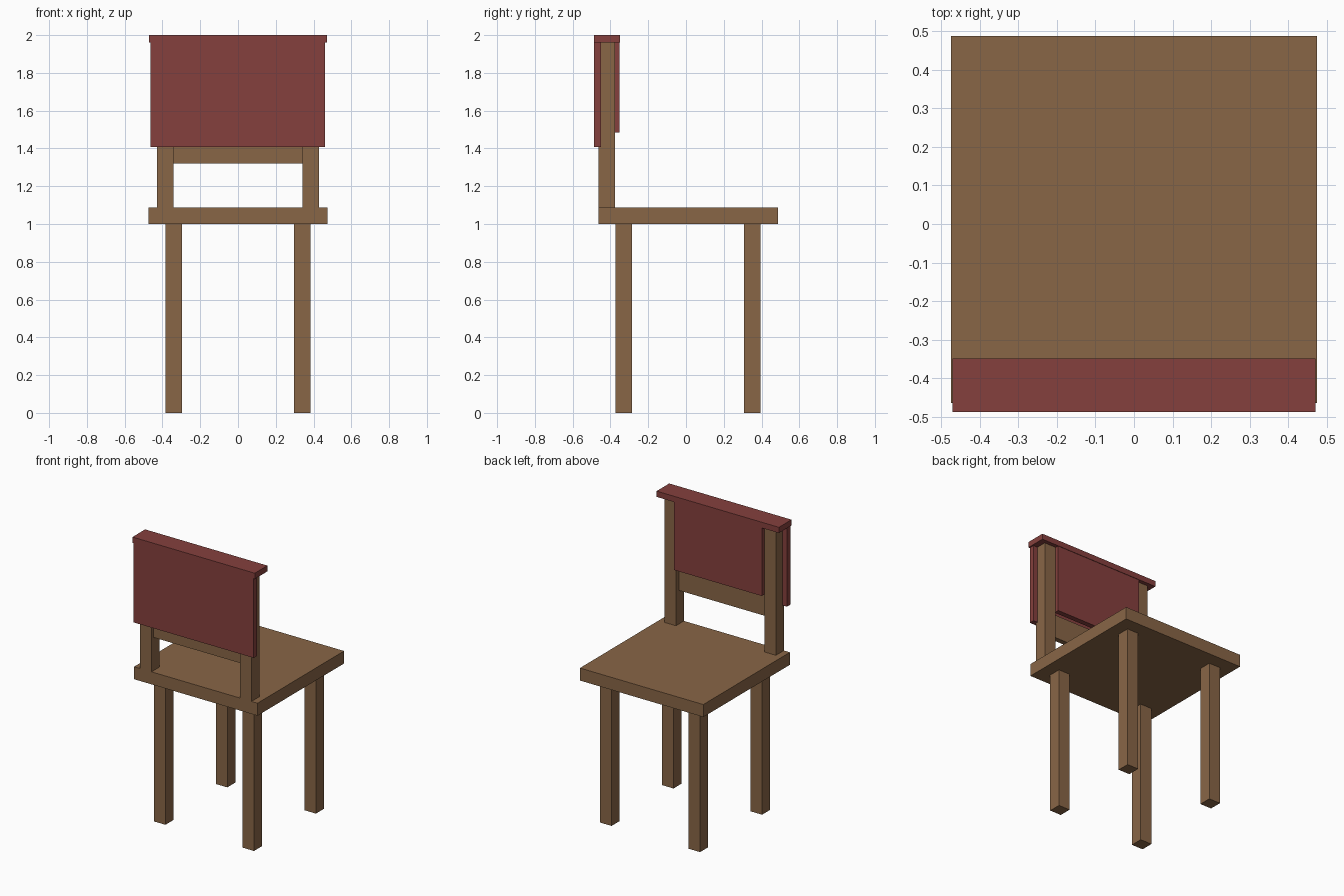
import bpy

if "Cube" in bpy.data.objects:
    bpy.data.objects.remove(bpy.data.objects["Cube"])


def material(name, colour):
    m = bpy.data.materials.new(name)
    m.diffuse_color = (*colour, 1.0)
    m.use_nodes = True
    m.node_tree.nodes["Principled BSDF"].inputs["Base Color"].default_value = m.diffuse_color
    return m


wood = material("brown wood", (0.25, 0.133, 0.062))
cloth = material("red cloth", (0.235, 0.051, 0.047))


def box(name, mat, x, y, z):
    """Box from (min, max) ranges on each axis."""
    bpy.ops.mesh.primitive_cube_add(
        size=1, location=[(a + b) / 2 for a, b in (x, y, z)])
    ob = bpy.context.object
    ob.name = ob.data.name = name
    ob.scale = [b - a for a, b in (x, y, z)]
    bpy.ops.object.transform_apply(location=False, rotation=False, scale=True)
    ob.data.materials.append(mat)
    return ob


# Seat
box("seat", wood, (-0.475, 0.475), (-0.464, 0.488), (1.0, 1.087))

# Legs and backrest posts, mirrored left and right
for side, s in (("left", -1), ("right", 1)):
    leg_x = sorted((s * 0.297, s * 0.385))
    box(f"front_leg_{side}", wood, leg_x, (-0.374, -0.287), (0, 1.0))
    box(f"rear_leg_{side}", wood, leg_x, (0.307, 0.395), (0, 1.0))
    post_x = sorted((s * 0.341, s * 0.429))
    box(f"back_post_{side}", wood, post_x, (-0.464, -0.376), (1.087, 1.96))

# Rail between the posts
box("back_rail", wood, (-0.341, 0.341), (-0.445, -0.41), (1.32, 1.485))

# Cloth over the backrest: outer panel, inner panel and top cover
box("outer_cloth_panel", cloth, (-0.463, 0.461), (-0.486, -0.449), (1.407, 1.96))
box("inner_cloth_panel", cloth, (-0.337, 0.337), (-0.388, -0.352), (1.485, 1.96))
box("top_cloth_cover", cloth, (-0.471, 0.471), (-0.488, -0.349), (1.96, 2.0))
